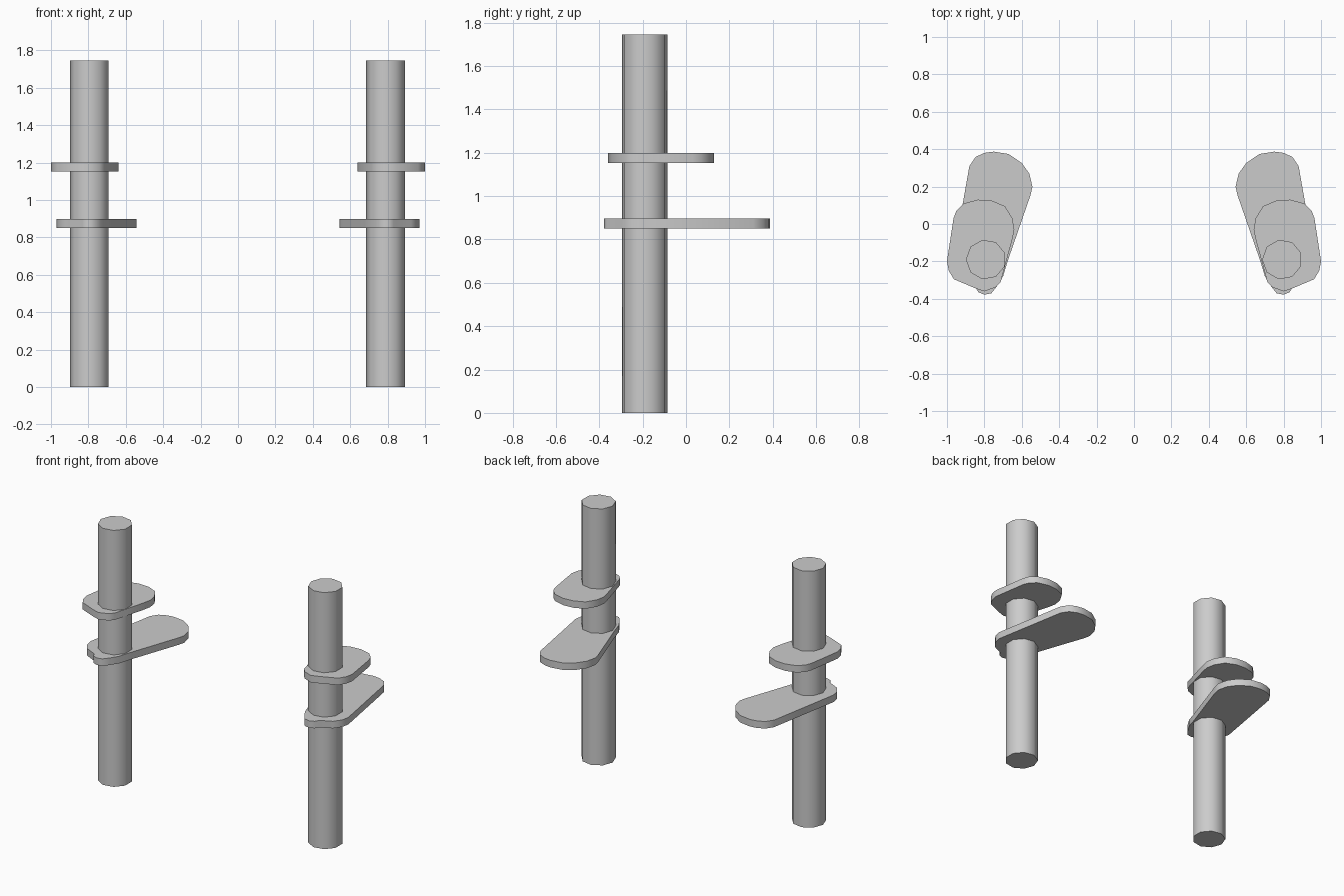
import bpy
import bmesh
from math import cos, sin, pi, radians

if "Cube" in bpy.data.objects:
    bpy.data.objects.remove(bpy.data.objects["Cube"])


def prism(name, outline, z0, z1):
    """Extrude a flat outline from z0 up to z1."""
    bm = bmesh.new()
    base = bm.faces.new([bm.verts.new((x, y, z0)) for x, y in outline])
    top = bmesh.ops.extrude_face_region(bm, geom=[base], use_keep_orig=True)
    verts = [g for g in top["geom"] if isinstance(g, bmesh.types.BMVert)]
    bmesh.ops.translate(bm, verts=verts, vec=(0, 0, z1 - z0))
    bmesh.ops.recalc_face_normals(bm, faces=bm.faces)
    mesh = bpy.data.meshes.new(name)
    bm.to_mesh(mesh)
    bm.free()
    obj = bpy.data.objects.new(name, mesh)
    bpy.context.collection.objects.link(obj)
    bpy.ops.object.select_all(action='DESELECT')
    bpy.context.view_layer.objects.active = obj
    obj.select_set(True)
    bpy.ops.object.shade_smooth_by_angle(angle=radians(50))
    return obj


# Plate outlines for the left side (x, y)
UPPER = [(-1.0, -.20), (-.99, -.25), (-.963, -.295), (-.853, -.342), (-.80, -.36),
         (-.74, -.338), (-.713, -.31), (-.65, -.08), (-.64, -.03), (-.65, .03),
         (-.69, .095), (-.76, .125), (-.835, .13), (-.91, .11), (-.95, .07),
         (-.965, .03)]
LOWER = [(-.97, -.20), (-.96, -.25), (-.925, -.30), (-.848, -.337), (-.832, -.365),
         (-.80, -.378), (-.762, -.37), (-.735, -.335), (-.70, -.28), (-.676, -.20),
         (-.553, .155), (-.543, .20), (-.56, .27), (-.60, .326), (-.67, .374),
         (-.75, .387), (-.80, .38), (-.848, .358), (-.88, .31)]

for side, s in (("left", 1), ("right", -1)):
    # Nine-sided post
    post = [(-.792 * s + .107 * cos(pi + i * 2 * pi / 9),
             -.19 + .107 * sin(pi + i * 2 * pi / 9)) for i in range(9)]
    prism(side + "_post", post, 0, 1.745)
    # Two plates threaded on the post
    prism(side + "_upper_plate", [(x * s, y) for x, y in UPPER], 1.153, 1.20)
    prism(side + "_lower_plate", [(x * s, y) for x, y in LOWER], .85, .898)
